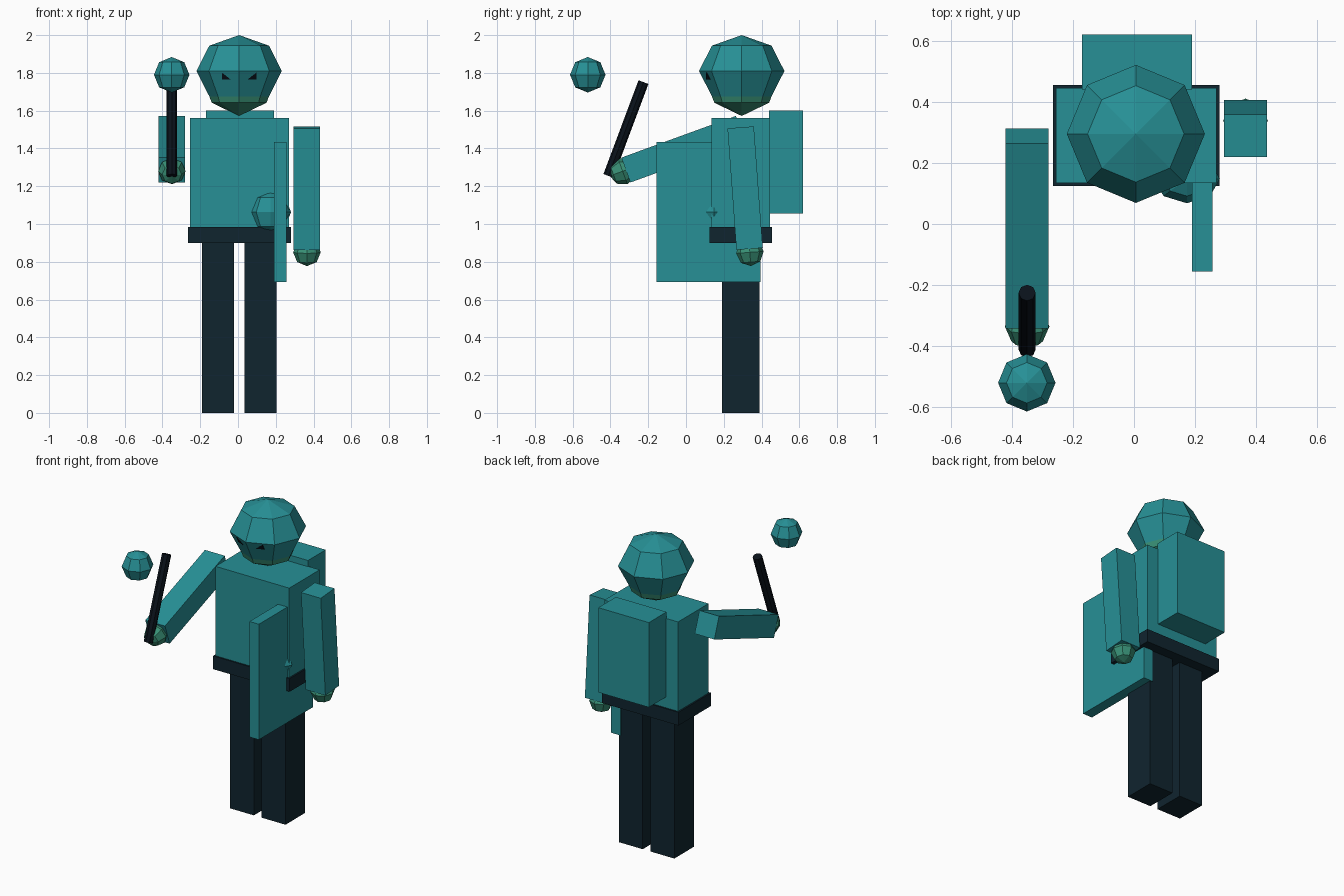
import bpy, bmesh
from math import radians, sin, cos, pi
from mathutils import Matrix, Vector

if "Cube" in bpy.data.objects:
    bpy.data.objects.remove(bpy.data.objects["Cube"], do_unlink=True)


def material(name, rgb):
    mat = bpy.data.materials.new(name)
    mat.use_nodes = True
    mat.diffuse_color = (*rgb, 1)
    mat.node_tree.nodes["Principled BSDF"].inputs["Base Color"].default_value = (*rgb, 1)
    return mat


TEAL = material("teal cloth", (0.02, 0.28, 0.305))
NAVY = material("dark navy", (0.005, 0.018, 0.028))
BLACK = material("near black", (0.003, 0.006, 0.011))
GREEN = material("green skin", (0.04, 0.28, 0.18))


def finish(name, bm, *mats):
    bmesh.ops.recalc_face_normals(bm, faces=bm.faces)
    mesh = bpy.data.meshes.new(name)
    bm.to_mesh(mesh)
    bm.free()
    for mat in mats:
        mesh.materials.append(mat)
    obj = bpy.data.objects.new(name, mesh)
    bpy.context.collection.objects.link(obj)
    return obj


def place(loc, size, tilt=0):
    return (Matrix.Translation(loc) @ Matrix.Rotation(radians(tilt), 4, 'X')
            @ Matrix.Diagonal((*size, 1)))


def box(name, loc, size, mat, tilt=0):
    bm = bmesh.new()
    bmesh.ops.create_cube(bm, size=1, matrix=place(loc, size, tilt))
    return finish(name, bm, mat)


def span_box(name, x, y, z, mat):
    lo, hi = (Vector(v) for v in zip(x, y, z))
    return box(name, (lo + hi) / 2, hi - lo, mat)


def ball(name, loc, radii, mat, tilt=0):
    bm = bmesh.new()
    bmesh.ops.create_uvsphere(bm, u_segments=8, v_segments=4, radius=1,
                              matrix=place(loc, radii, tilt))
    return finish(name, bm, mat)


def arm(side, x, y, z, tilt):
    # Sleeve with a faceted hand at its lower end
    box(side + "_arm", (x, y, z), (0.14, 0.14, 0.645), TEAL, tilt)
    hand = Vector((x, y, z)) + Matrix.Rotation(radians(tilt), 3, 'X') @ Vector((0, 0, -0.341))
    ball(side + "_hand", hand, (0.073,) * 3, GREEN, tilt)


# Legs, belt and torso
span_box("right_leg", (-0.19, -0.02), (0.19, 0.39), (0, 0.92), NAVY)
span_box("left_leg", (0.035, 0.205), (0.19, 0.39), (0, 0.92), NAVY)
span_box("belt", (-0.265, 0.28), (0.125, 0.455), (0.9, 0.985), NAVY)
span_box("torso", (-0.255, 0.27), (0.135, 0.445), (0.97, 1.56), TEAL)
span_box("backpack", (-0.17, 0.19), (0.44, 0.62), (1.055, 1.6), TEAL)

# Arms: one raised forward, one hanging
arm("right", -0.35, -0.015, 1.396, -70)
arm("left", 0.365, 0.313, 1.19, 4.2)

# Side panel and hip orb
span_box("side_panel", (0.19, 0.257), (-0.155, 0.395), (0.692, 1.435), TEAL)
ball("hip_orb", (0.173, 0.148, 1.063), (0.108, 0.08, 0.108), TEAL)

# Wand held in the right hand, with its floating orb
bm = bmesh.new()
bmesh.ops.create_cone(bm, cap_ends=True, segments=8, radius1=0.028, radius2=0.028,
                      depth=0.53, matrix=place((-0.35, -0.318, 1.503), (1, 1, 1), -20.5))
finish("wand", bm, BLACK)
ball("floating_orb", (-0.351, -0.52, 1.79), (0.094,) * 3, TEAL)

# Head: eight-sided profile of (radius, height), skin below the hood
HEAD = Vector((0.006, 0.295, 1.81))
RADIUS, RING, DROP = 0.226, 0.158, 0.134
rings = [(RING, DROP), (RADIUS, 0), (RING, -DROP), (0.145, -0.168)]
bm = bmesh.new()
loops = [[bm.verts.new(HEAD + Vector((r * cos(k * pi / 4), r * sin(k * pi / 4), h)))
          for k in range(8)] for r, h in rings]
top = bm.verts.new(HEAD + Vector((0, 0, 0.19)))
bottom = bm.verts.new(HEAD + Vector((0, 0, -0.238)))
for k in range(8):
    n = (k + 1) % 8
    bm.faces.new((top, loops[0][k], loops[0][n]))
    bm.faces.new((bottom, loops[-1][n], loops[-1][k]))
    for a, b in zip(loops, loops[1:]):
        bm.faces.new((a[k], b[k], b[n], a[n]))
for f in bm.faces:
    f.material_index = int(f.calc_center_median().z < HEAD.z - DROP)
finish("head", bm, TEAL, GREEN)


# Eyes: thin triangles lying on the slanted front facets
def on_face(x, z, lift):
    y = -RADIUS + abs(x) * (2 ** 0.5 - 1) - z * (RADIUS - RING) / DROP
    return HEAD + Vector((x, y - lift, z))


for side, s in (("right", -1), ("left", 1)):
    bm = bmesh.new()
    corners = [(0.092, -0.008), (0.092, -0.044), (0.046, -0.044)]
    back, front = ([bm.verts.new(on_face(s * x, z, lift)) for x, z in corners]
                   for lift in (-0.004, 0.004))
    bm.faces.new(back)
    bm.faces.new(front)
    for k in range(3):
        n = (k + 1) % 3
        bm.faces.new((back[k], back[n], front[n], front[k]))
    finish(side + "_eye", bm, BLACK)
